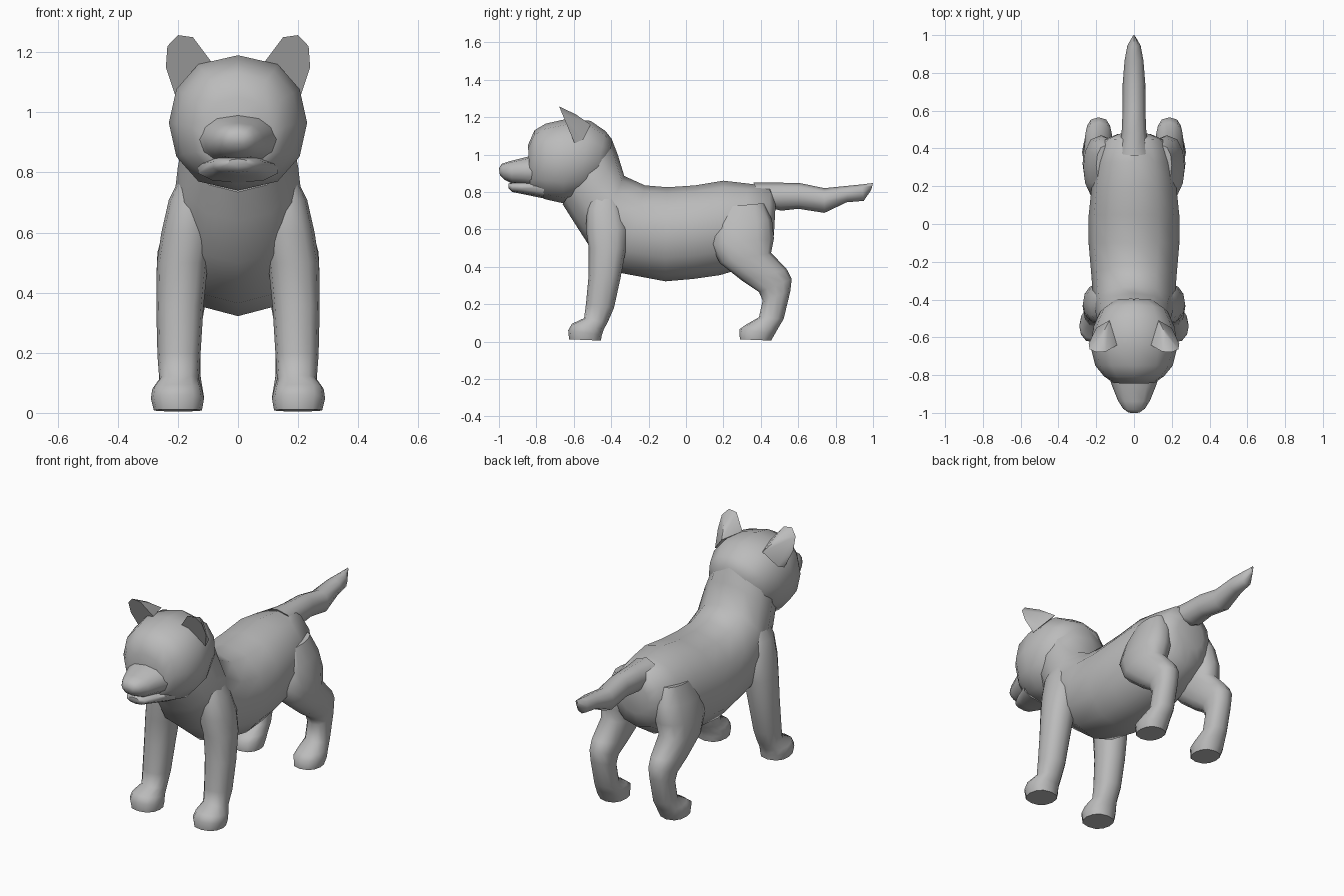
import bpy, bmesh, math
from mathutils import Vector

fur = bpy.data.materials.new("grey fur")
fur.diffuse_color = (0.5, 0.5, 0.5, 1)


def finish(bm, name, mirror, angle):
    bmesh.ops.recalc_face_normals(bm, faces=bm.faces[:])
    mesh = bpy.data.meshes.new(name)
    bm.to_mesh(mesh)
    bm.free()
    mesh.materials.append(fur)
    ob = bpy.data.objects.new(name, mesh)
    bpy.context.collection.objects.link(ob)
    bpy.ops.object.select_all(action='DESELECT')
    ob.select_set(True)
    bpy.context.view_layer.objects.active = ob
    bpy.ops.object.shade_smooth_by_angle(angle=math.radians(angle))
    if mirror:
        ob.modifiers.new("mirror", 'MIRROR')
    return ob


def loft(name, rings, n=12, power=0.9, mirror=False, angle=60):
    """Rings: (y, z) of one edge, (y, z) of the opposite edge, x min, x max."""
    bm = bmesh.new()
    loops = []
    for (y1, z1), (y2, z2), x1, x2 in rings:
        mid = Vector(((x1 + x2) / 2, (y1 + y2) / 2, (z1 + z2) / 2))
        up = Vector((0, (y1 - y2) / 2, (z1 - z2) / 2))
        loop = []
        for i in range(n):
            a = math.tau * i / n
            c, s = math.cos(a), math.sin(a)
            side = math.copysign(abs(s) ** power, s) * (x2 - x1) / 2
            loop.append(bm.verts.new(mid + up * c + Vector((side, 0, 0))))
        loops.append(loop)
    for p, q in zip(loops, loops[1:]):
        for i in range(n):
            j = (i + 1) % n
            bm.faces.new((p[i], p[j], q[j], q[i]))
    bm.faces.new(loops[0])
    bm.faces.new(loops[-1])
    return finish(bm, name, mirror, angle)


def sym(rows):
    return [(a, b, -w, w) for a, b, w in rows]


# Torso running up into the neck
loft("body", sym([
    ((.48, .75), (.47, .57), .09),
    ((.45, .83), (.44, .48), .16),
    ((.33, .845), (.30, .39), .205),
    ((.20, .86), (.18, .355), .225),
    ((.05, .835), (.04, .335), .24),
    ((-.10, .825), (-.11, .322), .24),
    ((-.22, .835), (-.34, .365), .225),
    ((-.33, .885), (-.51, .50), .215),
    ((-.365, 1.0), (-.60, .64), .20),
    ((-.40, 1.09), (-.66, .735), .18),
]))

# Head
loft("head", sym([
    ((-.395, 1.08), (-.42, .88), .11),
    ((-.43, 1.125), (-.50, .80), .18),
    ((-.51, 1.18), (-.58, .755), .215),
    ((-.64, 1.19), (-.66, .74), .23),
    ((-.75, 1.165), (-.75, .76), .205),
    ((-.81, 1.13), (-.80, .78), .16),
    ((-.845, 1.05), (-.83, .80), .115),
]), power=0.8)

# Muzzle and lower jaw
loft("muzzle", sym([
    ((-.76, 1.01), (-.76, .81), .15),
    ((-.86, .985), (-.86, .835), .115),
    ((-.94, .965), (-.93, .845), .085),
    ((-.985, .95), (-.97, .865), .058),
    ((-1.0, .925), (-.995, .89), .03),
]), power=0.8)
loft("jaw", sym([
    ((-.76, .86), (-.76, .765), .14),
    ((-.88, .86), (-.88, .79), .085),
    ((-.93, .85), (-.93, .80), .06),
    ((-.95, .845), (-.95, .82), .035),
]), n=10)

# Ears: leaning front outline with a ridge running back into the skull
outline = [(.09, 1.17), (.15, 1.25), (.20, 1.257), (.235, 1.22), (.24, 1.15), (.21, 1.06)]
bm = bmesh.new()
for x, z in outline:
    bm.verts.new((x, -.60 - (z - 1.07) * .42, z))
for p in ((.13, -.51, 1.16), (.20, -.55, 1.08), (.17, -.59, 1.215)):
    bm.verts.new(p)
bmesh.ops.convex_hull(bm, input=bm.verts[:])
finish(bm, "ears", True, 50)

# Front legs with shoulders and paws
loft("front_legs", [
    ((-.50, .81), (-.38, .81), .10, .18),
    ((-.53, .71), (-.34, .71), .08, .23),
    ((-.535, .60), (-.31, .60), .08, .255),
    ((-.52, .50), (-.32, .50), .10, .27),
    ((-.52, .36), (-.35, .34), .115, .272),
    ((-.535, .20), (-.385, .18), .125, .268),
    ((-.545, .125), (-.42, .10), .13, .262),
    ((-.61, .095), (-.44, .065), .12, .285),
    ((-.63, .06), (-.45, .035), .113, .29),
    ((-.625, .012), (-.455, .005), .12, .28),
], power=0.75, mirror=True)

# Hind legs with thighs and paws
loft("hind_legs", [
    ((.20, .72), (.42, .74), .08, .20),
    ((.14, .62), (.46, .65), .07, .24),
    ((.13, .52), (.47, .55), .08, .268),
    ((.18, .42), (.455, .475), .095, .272),
    ((.30, .325), (.54, .385), .11, .265),
    ((.39, .265), (.565, .335), .12, .255),
    ((.41, .22), (.558, .27), .125, .25),
    ((.39, .13), (.522, .12), .125, .25),
    ((.32, .09), (.495, .075), .118, .265),
    ((.285, .065), (.475, .04), .113, .275),
    ((.288, .012), (.455, .005), .12, .265),
], power=0.75, mirror=True)

# Tail
loft("tail", sym([
    ((.36, .85), (.42, .72), .08),
    ((.48, .85), (.51, .70), .065),
    ((.61, .847), (.60, .71), .06),
    ((.74, .82), (.74, .688), .06),
    ((.87, .833), (.86, .745), .05),
    ((.94, .84), (.95, .752), .035),
    ((1.0, .848), (.99, .81), .006),
]), n=8)
